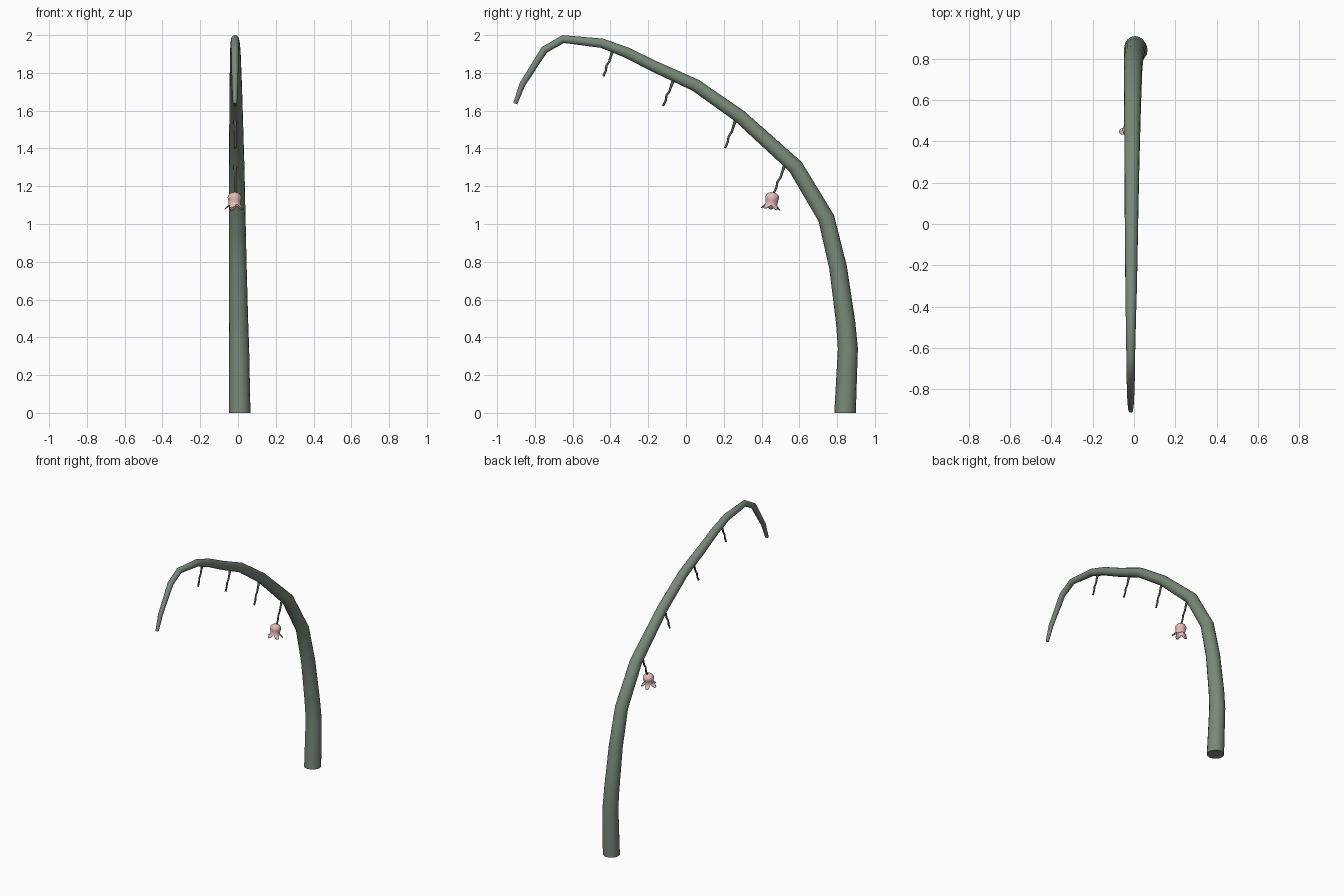
import bpy, bmesh, math
from mathutils import Vector, Matrix

if "Cube" in bpy.data.objects:
    bpy.data.objects.remove(bpy.data.objects["Cube"])


def material(name, rgb):
    m = bpy.data.materials.new(name)
    m.diffuse_color = (*rgb, 1)
    m.use_nodes = True
    m.node_tree.nodes["Principled BSDF"].inputs["Base Color"].default_value = m.diffuse_color
    return m


GREEN = material("stem_green", (0.19, 0.25, 0.19))
DARK = material("stalk_green", (0.10, 0.13, 0.10))
PINK = material("petal_pink", (0.78, 0.50, 0.50))


def finish(name, bm, mat, angle=60):
    bmesh.ops.recalc_face_normals(bm, faces=bm.faces)
    me = bpy.data.meshes.new(name)
    bm.to_mesh(me)
    bm.free()
    me.materials.append(mat)
    ob = bpy.data.objects.new(name, me)
    bpy.context.collection.objects.link(ob)
    bpy.context.view_layer.objects.active = ob
    ob.select_set(True)
    bpy.ops.object.shade_smooth_by_angle(angle=math.radians(angle))
    ob.select_set(False)
    return ob


def bridge(bm, a, b):
    n = len(a)
    for i in range(n):
        bm.faces.new((a[i], a[(i + 1) % n], b[(i + 1) % n], b[i]))


# Tapered tube along points (x, y, z, radius)
def tube(name, pts, mat, sides, flat_base=False):
    bm = bmesh.new()
    ps = [Vector(p[:3]) for p in pts]
    rings = []
    for i, p in enumerate(ps):
        before = (p - ps[max(i - 1, 0)]).normalized()
        after = (ps[min(i + 1, len(ps) - 1)] - p).normalized()
        t = (before + after).normalized()
        if i == 0 and flat_base:
            t = Vector((0, 0, 1))
        u = (Vector((1, 0, 0)) - t * t.x).normalized()
        v = t.cross(u)
        ring = []
        for k in range(sides):
            a = math.tau * k / sides
            ring.append(bm.verts.new(p + (u * math.cos(a) + v * math.sin(a)) * pts[i][3]))
        rings.append(ring)
    for a, b in zip(rings, rings[1:]):
        bridge(bm, a, b)
    bm.faces.new(rings[0])
    bm.faces.new(rings[-1])
    return finish(name, bm, mat)


# Arching main stem
tube("main_stem", [
    (0.009, 0.842, 0.00, 0.057), (0.006, 0.857, 0.34, 0.053),
    (0.003, 0.845, 0.48, 0.051), (-0.001, 0.805, 0.77, 0.047),
    (-0.004, 0.743, 1.03, 0.044), (-0.007, 0.580, 1.303, 0.041),
    (-0.010, 0.285, 1.570, 0.036), (-0.012, 0.050, 1.735, 0.033),
    (-0.013, -0.165, 1.833, 0.030), (-0.014, -0.315, 1.908, 0.028),
    (-0.015, -0.445, 1.957, 0.025), (-0.016, -0.650, 1.979, 0.021),
    (-0.016, -0.750, 1.922, 0.020), (-0.016, -0.866, 1.740, 0.016),
    (-0.016, -0.904, 1.637, 0.011)], GREEN, 16, True)

# Hanging stalks: (top y, top z, bottom y, bottom z)
for n, (y0, z0, y1, z1) in enumerate([
        (-0.385, 1.925, -0.438, 1.782), (-0.065, 1.765, -0.122, 1.625),
        (0.265, 1.555, 0.206, 1.402), (0.525, 1.315, 0.463, 1.160)]):
    path = []
    for f, wob, r in [(0, 0, .010), (.2, 0, .007), (.45, .003, .006),
                      (.6, -.004, .006), (.8, .003, .006), (1, 0, .006)]:
        path.append((-0.015, y0 + (y1 - y0) * f + wob, z0 + (z1 - z0) * f, r))
    tube(f"stalk_{n + 1}", path, DARK, 8)

# Bell flower with five flaring, pointed petals
bm = bmesh.new()
SIDES, PETALS = 40, 5
profile = [(0.010, 0.0), (0.024, -0.005), (0.034, -0.016), (0.037, -0.028),
           (0.034, -0.040), (0.032, -0.052), (0.032, -0.064)]
lip = [(0.038, -0.074), (0.046, -0.082), (0.055, -0.087)]
rings = []
for j, (r, z) in enumerate(profile + lip):
    ring = []
    for k in range(SIDES):
        a = math.tau * k / SIDES
        w = 0.5 - 0.5 * math.cos(PETALS * a)
        rr, zz = r, z
        if j >= len(profile):
            w = w ** 0.7
            rr = 0.032 + (r - 0.032) * w
            zz = -0.064 + (z + 0.064) * w - 0.0006 * (j - 6)
        ring.append(bm.verts.new((rr * math.cos(a), rr * math.sin(a), zz)))
    rings.append(ring)
for a, b in zip(rings, rings[1:]):
    bridge(bm, a, b)
bm.faces.new(rings[0])
bm.transform(Matrix.Translation((-0.018, 0.460, 1.167)) @ Matrix.Rotation(math.radians(-8), 4, 'X'))
flower = finish("bell_flower", bm, PINK)
shell = flower.modifiers.new("thickness", 'SOLIDIFY')
shell.thickness = 0.003
